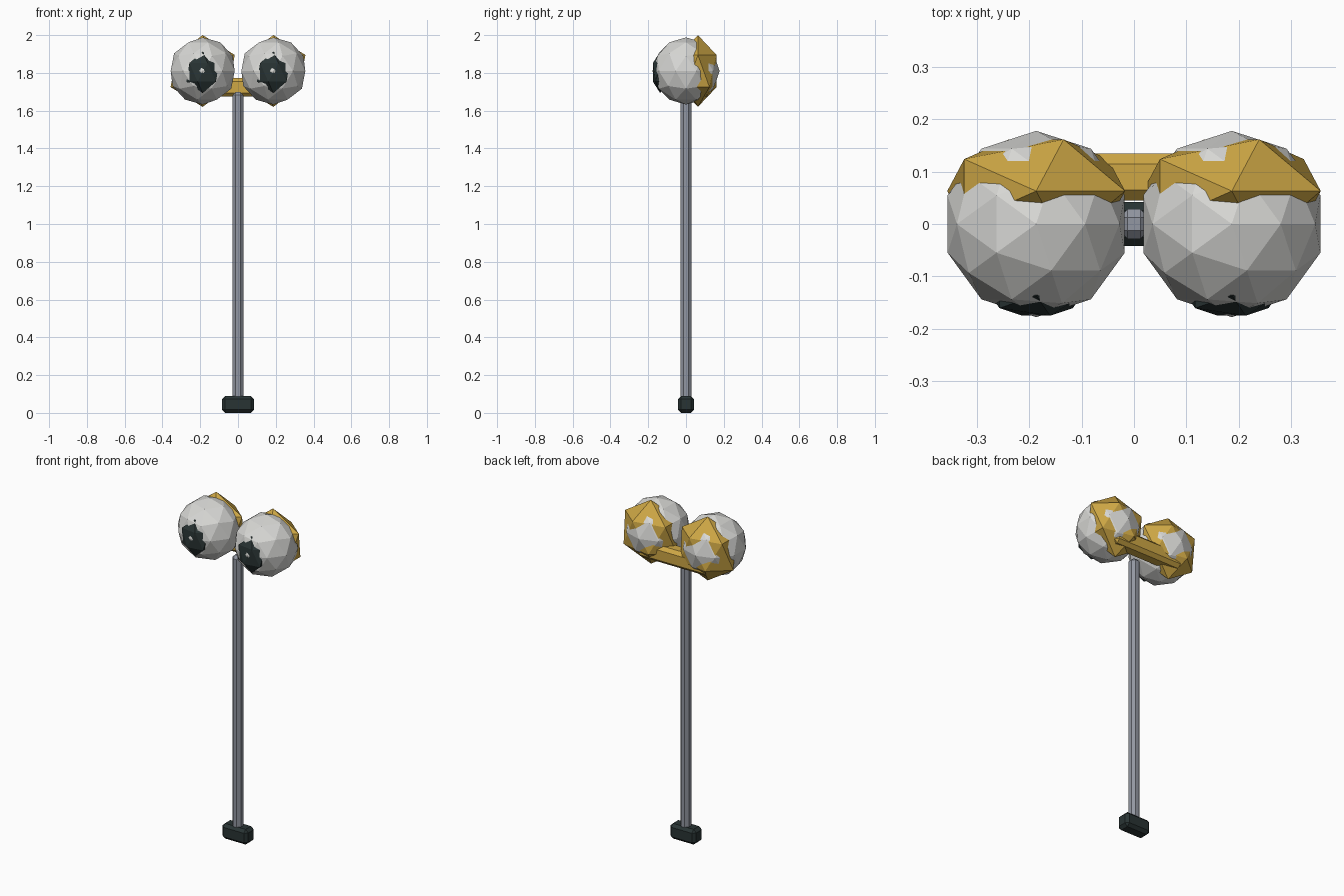
import bpy

cube = bpy.data.objects.get("Cube")
if cube:
    bpy.data.objects.remove(cube, do_unlink=True)


def material(name, rgb):
    m = bpy.data.materials.new(name)
    m.use_nodes = True
    m.diffuse_color = (*rgb, 1)
    m.node_tree.nodes["Principled BSDF"].inputs["Base Color"].default_value = (*rgb, 1)
    return m


WHITE = material("eye white", (0.68, 0.68, 0.66))
GOLD = material("gold", (0.62, 0.39, 0.06))
DARK = material("dark green grey", (0.022, 0.034, 0.034))
STEEL = material("steel grey", (0.29, 0.31, 0.36))


def finish(name, mat):
    ob = bpy.context.object
    ob.name = name
    ob.data.materials.append(mat)
    return ob


def ball(name, loc, radii, subdivisions, mat):
    bpy.ops.mesh.primitive_ico_sphere_add(subdivisions=subdivisions, radius=1, location=loc)
    ob = finish(name, mat)
    ob.scale = radii
    return ob


def box(name, loc, size, bevel, mat):
    bpy.ops.mesh.primitive_cube_add(size=1, location=loc)
    ob = finish(name, mat)
    ob.scale = size
    bpy.ops.object.transform_apply(location=False, rotation=False, scale=True)
    mod = ob.modifiers.new("chamfer", "BEVEL")
    mod.width = bevel
    mod.segments = 1
    return ob


# Foot, post and crossbar
box("foot", (0, 0, 0.045), (0.17, 0.085, 0.09), 0.017, DARK)
box("post", (0, 0, 0.885), (0.058, 0.058, 1.63), 0.017, STEEL)
box("crossbar", (0, 0.09, 1.724), (0.47, 0.09, 0.1), 0.02, GOLD)

# Two eyes, each with a faceted shell behind and a pupil in front
for side, x in (("left", 0.187), ("right", -0.187)):
    ball(side + "_eyeball", (x, 0, 1.81), (0.178, 0.178, 0.178), 2, WHITE)
    ball(side + "_eye_shell", (x, 0.063, 1.81), (0.19, 0.116, 0.19), 1, GOLD)
    ball(side + "_pupil", (x, -0.137, 1.803), (0.097, 0.045, 0.11), 1, DARK)
